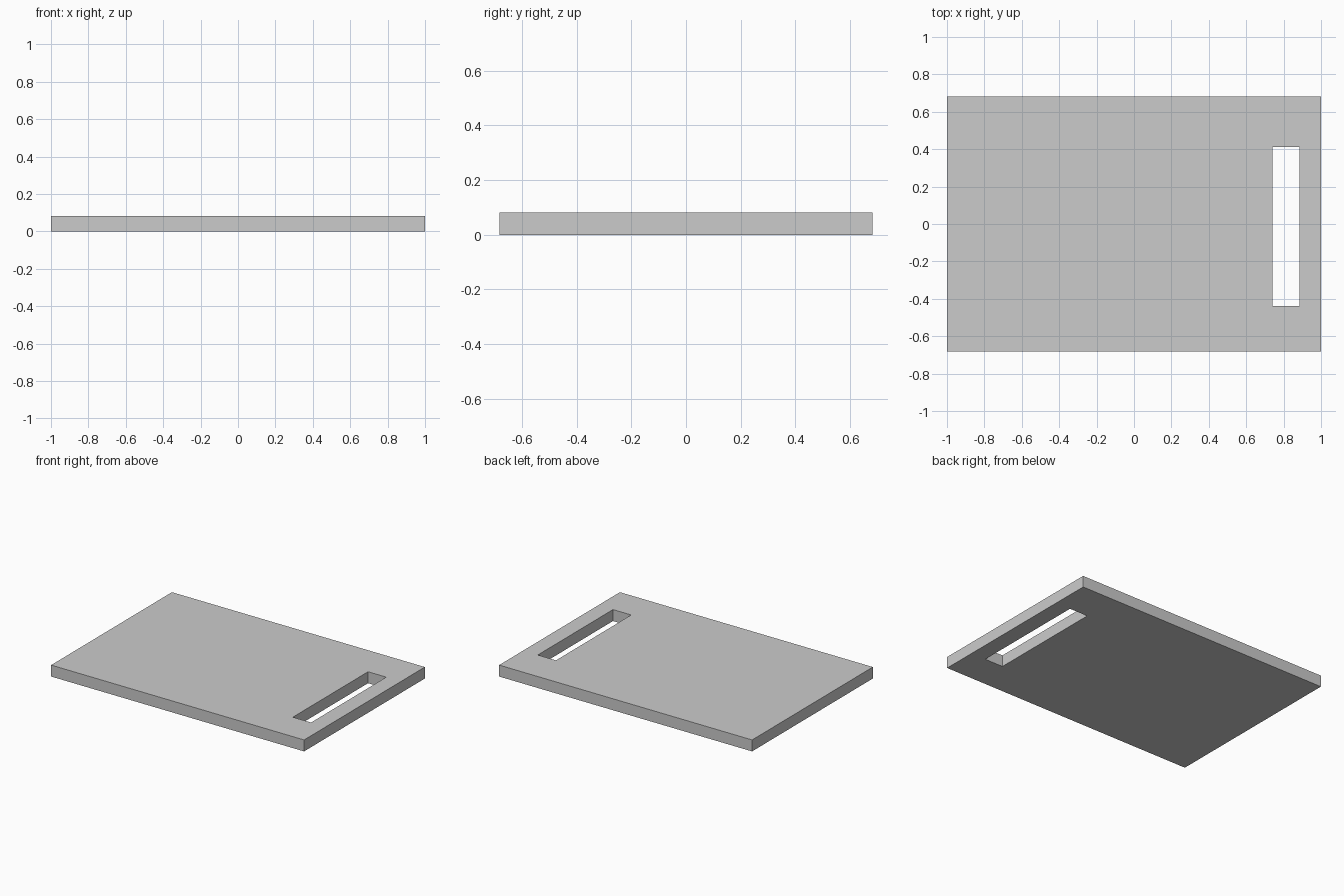
import bpy, bmesh

if "Cube" in bpy.data.objects:
    bpy.data.objects.remove(bpy.data.objects["Cube"])

HALF_X, HALF_Y, THICK = 1.0, 0.682, 0.082
SLOT = (0.74, 0.884, -0.438, 0.412)  # x min, x max, y min, y max


def rect(bm, x0, x1, y0, y1):
    return [bm.verts.new((x, y, 0)) for x, y in ((x0, y0), (x1, y0), (x1, y1), (x0, y1))]


# Board outline with an off-centre handle slot, as a flat ring of four faces
bm = bmesh.new()
outer = rect(bm, -HALF_X, HALF_X, -HALF_Y, HALF_Y)
inner = rect(bm, *SLOT)
for i in range(4):
    j = (i + 1) % 4
    bm.faces.new((outer[i], outer[j], inner[j], inner[i]))

# Thickness: raise a copy of the ring, walls form along both outlines
ring = bmesh.ops.extrude_face_region(bm, geom=bm.faces[:], use_keep_orig=True)
top = [g for g in ring["geom"] if isinstance(g, bmesh.types.BMVert)]
bmesh.ops.translate(bm, verts=top, vec=(0, 0, THICK))
bmesh.ops.recalc_face_normals(bm, faces=bm.faces[:])

mesh = bpy.data.meshes.new("cutting_board")
bm.to_mesh(mesh)
bm.free()
board = bpy.data.objects.new("cutting_board", mesh)
bpy.context.collection.objects.link(board)
